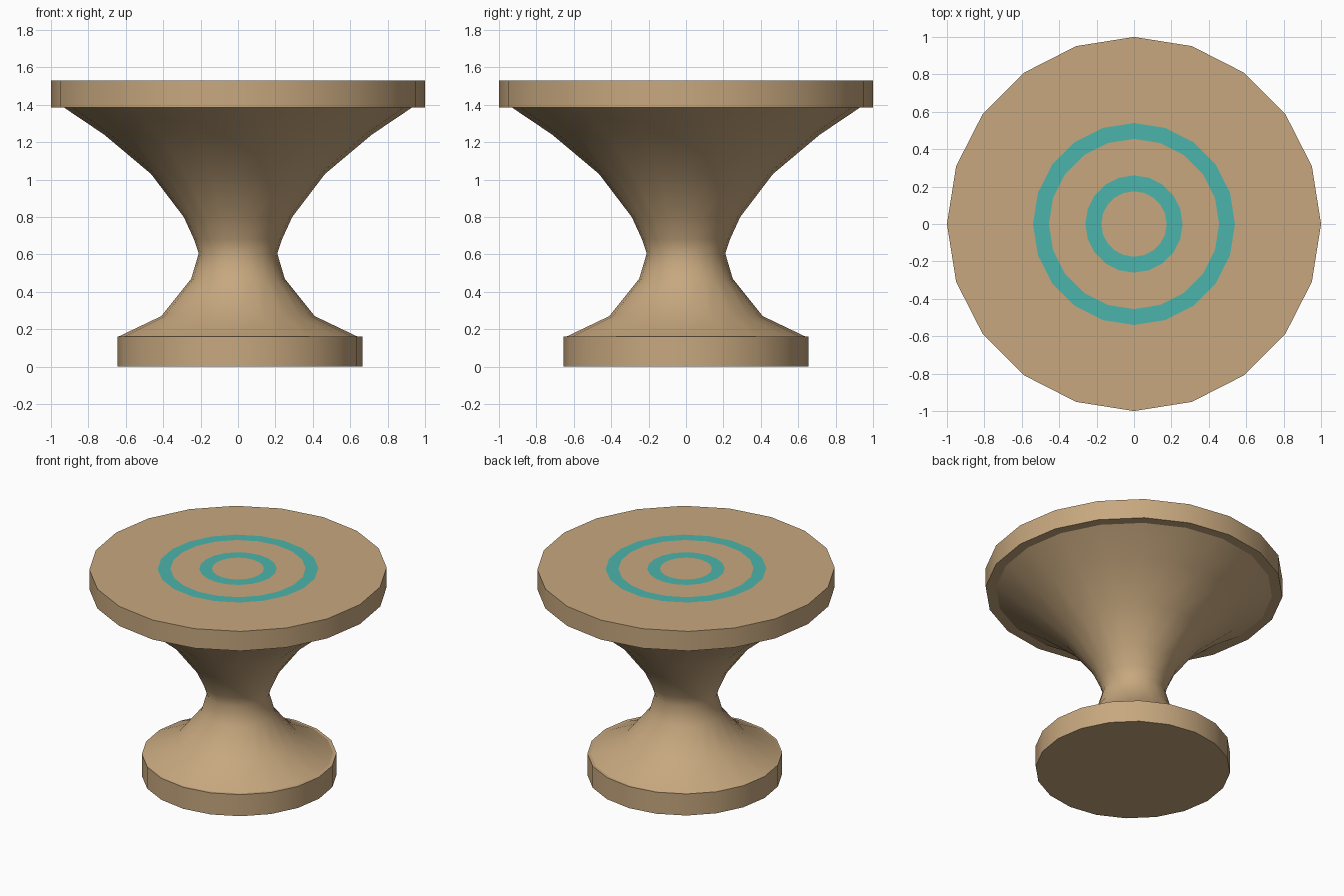
import bpy, bmesh, math

if "Cube" in bpy.data.objects:
    bpy.data.objects.remove(bpy.data.objects["Cube"])

SIDES = 20


def material(name, color):
    m = bpy.data.materials.new(name)
    m.diffuse_color = (*color, 1)
    m.use_nodes = True
    m.node_tree.nodes["Principled BSDF"].inputs["Base Color"].default_value = m.diffuse_color
    return m


wood = material("tan_wood", (0.57, 0.39, 0.21))
teal = material("teal_inlay", (0.07, 0.46, 0.41))


def lathe(name, profile, x=0.0, inlay=()):
    """Revolve (radius, z) points from bottom to top and cap both ends.
    Bands whose profile index is in inlay get the teal material."""
    bm = bmesh.new()
    rings = []
    for r, z in profile:
        angles = [math.tau * i / SIDES for i in range(SIDES)]
        rings.append([bm.verts.new((x + r * math.cos(a), r * math.sin(a), z)) for a in angles])
    for k, (lo, hi) in enumerate(zip(rings, rings[1:])):
        for i in range(SIDES):
            j = (i + 1) % SIDES
            face = bm.faces.new((lo[i], lo[j], hi[j], hi[i]))
            face.material_index = 1 if k in inlay else 0
    bm.faces.new(rings[0][::-1])
    bm.faces.new(rings[-1])
    mesh = bpy.data.meshes.new(name)
    bm.to_mesh(mesh)
    bm.free()
    mesh.materials.append(wood)
    mesh.materials.append(teal)
    obj = bpy.data.objects.new(name, mesh)
    bpy.context.collection.objects.link(obj)
    bpy.ops.object.select_all(action='DESELECT')
    obj.select_set(True)
    bpy.context.view_layer.objects.active = obj
    bpy.ops.object.shade_smooth_by_angle(angle=math.radians(35))
    return obj


# Round foot plate
lathe("foot_plate", [(0.655, 0), (0.655, 0.16)], x=0.01)

# Waisted stem flaring into the top
lathe("stem", [(0.64, 0.16), (0.41, 0.27), (0.25, 0.47), (0.21, 0.605), (0.235, 0.68),
               (0.29, 0.80), (0.465, 1.03), (0.715, 1.24), (0.93, 1.385)])

# Table top with two flush inlaid rings
lathe("table_top", [(1.0, 1.385), (1.0, 1.53), (0.54, 1.53), (0.455, 1.53),
                    (0.26, 1.53), (0.175, 1.53)], inlay=(2, 4))
